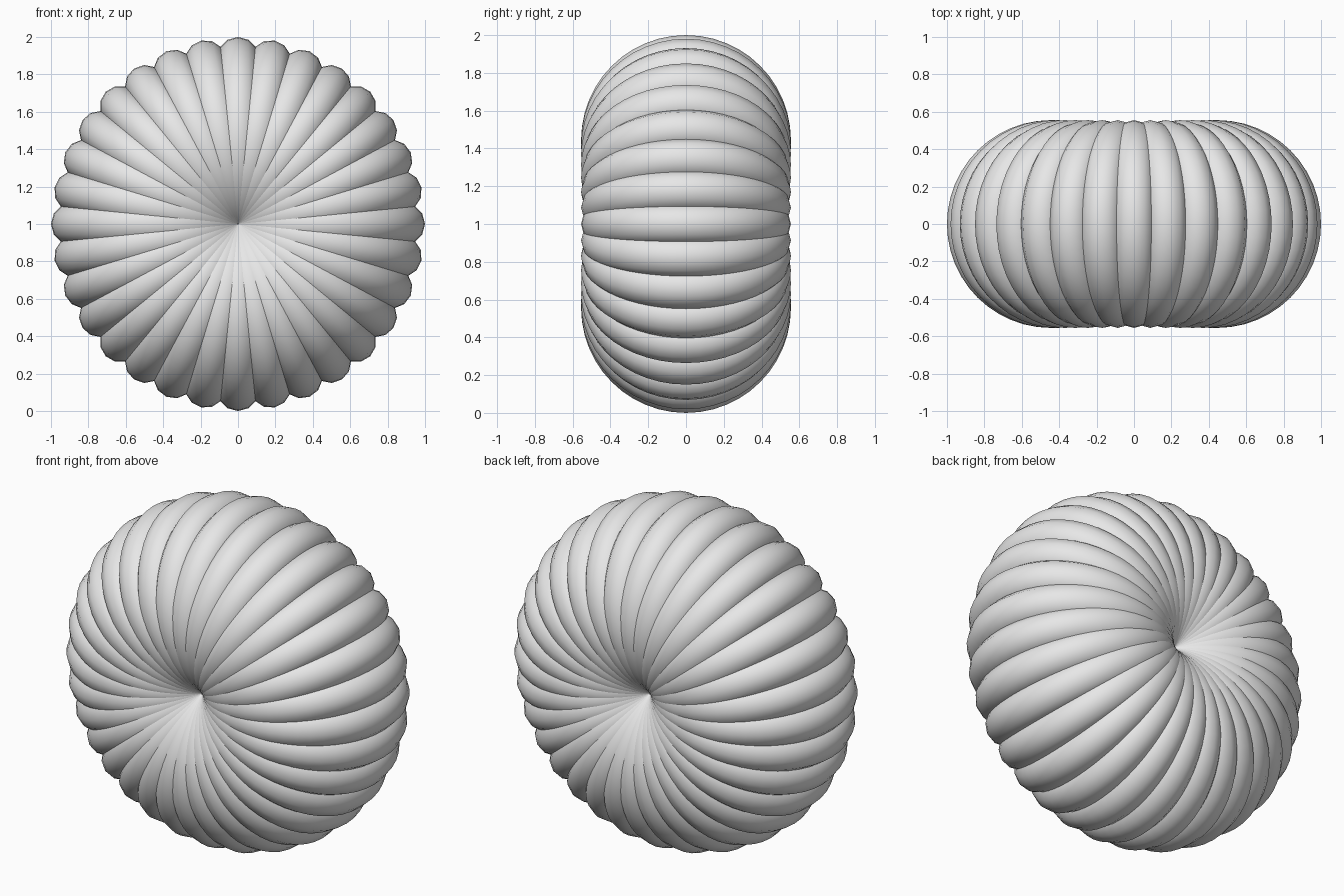
import bpy
import math
from mathutils import Matrix

if "Cube" in bpy.data.objects:
    bpy.data.objects.remove(bpy.data.objects["Cube"])

RIBS = 32
OFFSET = 4 / 9        # ring centre distance from the axis
MAJOR, MINOR = 4 / 9, 1 / 9

grey = bpy.data.materials.new("plain grey")
grey.diffuse_color = (0.8, 0.8, 0.8, 1)
grey.use_nodes = True
grey.node_tree.nodes["Principled BSDF"].inputs["Base Color"].default_value = grey.diffuse_color

# One smooth ring lying in the x-y plane, offset outward from the y axis
bpy.ops.mesh.primitive_torus_add(major_segments=48, minor_segments=12,
                                 major_radius=MAJOR, minor_radius=MINOR)
first = bpy.context.object
first.name = "rib_01"
first.data.name = "rib"
first.data.materials.append(grey)
bpy.ops.object.shade_smooth()

# Rings repeated around the y axis, overlapping into a ribbed cushion
for i in range(RIBS):
    rib = first
    if i:
        rib = first.copy()
        rib.name = f"rib_{i + 1:02d}"
        bpy.context.collection.objects.link(rib)
    rib.matrix_world = (Matrix.Translation((0, 0, 1))
                        @ Matrix.Rotation(2 * math.pi * i / RIBS, 4, 'Y')
                        @ Matrix.Translation((OFFSET, 0, 0)))
